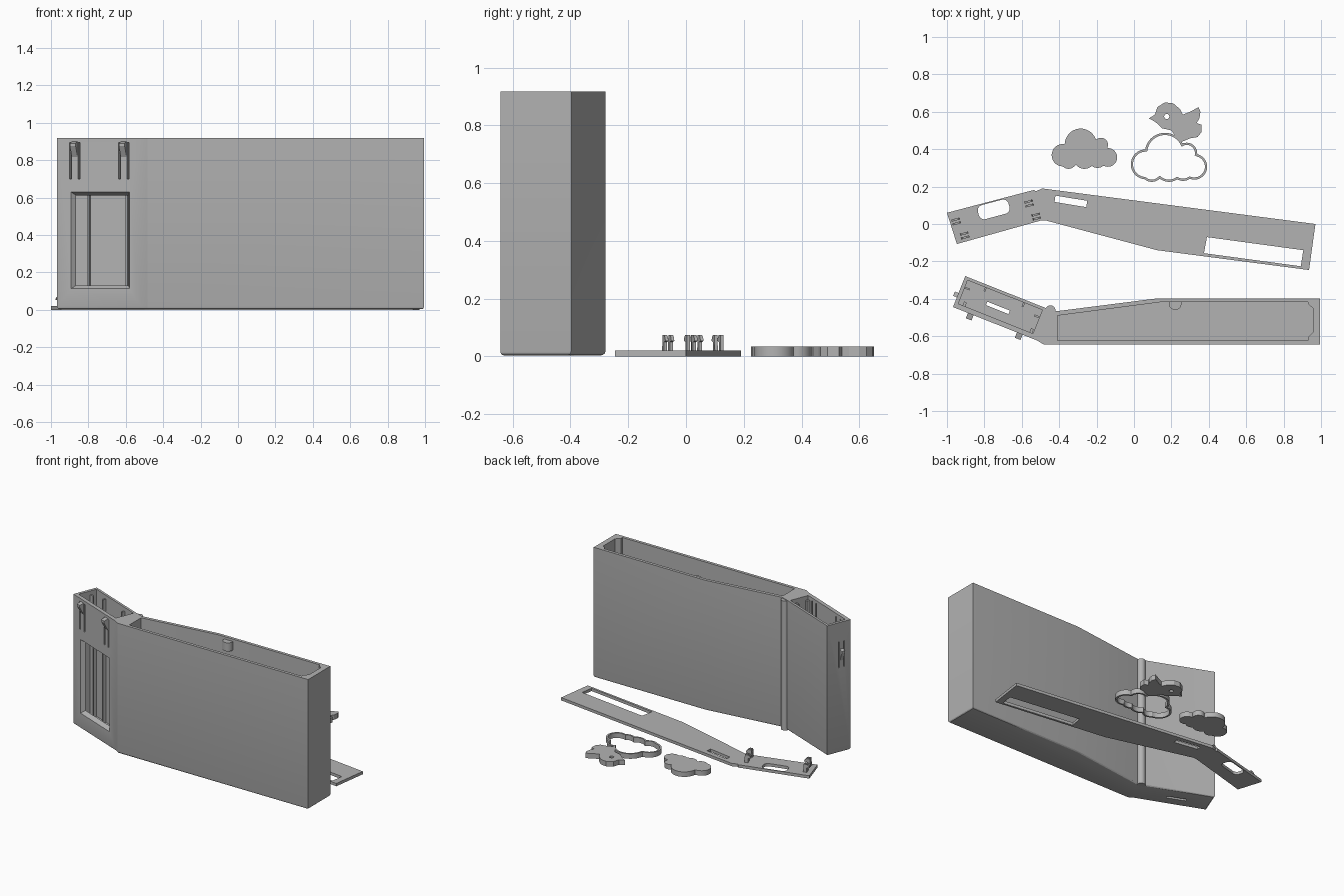
import bpy, bmesh, math
from mathutils import Vector

if "Cube" in bpy.data.objects:
    bpy.data.objects.remove(bpy.data.objects["Cube"])

grey = bpy.data.materials.new("plain_grey")
grey.diffuse_color = (0.45, 0.45, 0.45, 1)
grey.use_nodes = True
grey.node_tree.nodes["Principled BSDF"].inputs["Base Color"].default_value = grey.diffuse_color


def extrude(name, pts, vec):
    """Solid made by sweeping a planar 3D polygon along a vector."""
    bm = bmesh.new()
    face = bm.faces.new([bm.verts.new(p) for p in pts])
    res = bmesh.ops.extrude_face_region(bm, geom=[face])
    moved = [g for g in res["geom"] if isinstance(g, bmesh.types.BMVert)]
    bmesh.ops.translate(bm, verts=moved, vec=vec)
    bmesh.ops.recalc_face_normals(bm, faces=bm.faces)
    me = bpy.data.meshes.new(name)
    bm.to_mesh(me)
    bm.free()
    me.materials.append(grey)
    ob = bpy.data.objects.new(name, me)
    bpy.context.collection.objects.link(ob)
    return ob


def prism(name, pts, z0, z1):
    return extrude(name, [(x, y, z0) for x, y in pts], (0, 0, z1 - z0))


def cut(ob, cutters):
    """Subtract every cutter, then delete the cutters."""
    for c in cutters:
        m = ob.modifiers.new("cut", "BOOLEAN")
        m.operation, m.solver, m.object = "DIFFERENCE", "EXACT", c
    dg = bpy.context.evaluated_depsgraph_get()
    me = bpy.data.meshes.new_from_object(ob.evaluated_get(dg))
    ob.modifiers.clear()
    ob.data = me
    for c in cutters:
        bpy.data.objects.remove(c)


def circle(cx, cy, r, n=32):
    return [(cx + r * math.cos(i * math.tau / n), cy + r * math.sin(i * math.tau / n)) for i in range(n)]


def smooth(ob, angle=30):
    bpy.ops.object.select_all(action="DESELECT")
    ob.select_set(True)
    bpy.context.view_layer.objects.active = ob
    bpy.ops.object.shade_smooth_by_angle(angle=math.radians(angle))


# local frame of the angled wing: u along its front, v into its depth
A, U, V = Vector((-0.968, -0.444, 0)), Vector((0.929, -0.37, 0)), Vector((0.37, 0.929, 0))


def wing(u, v, z=0):
    return A + U * u + V * v + Vector((0, 0, z))


def wing_box(name, u0, u1, v0, v1, z0, z1):
    return extrude(name, [wing(u0, v0, z0), wing(u1, v0, z0), wing(u1, v1, z0), wing(u0, v1, z0)], (0, 0, z1 - z0))


# housing: long tray with a bent wing, rounded bottom edge
H = 0.917
outline = [wing(0, 0).xy, (-0.52, -0.622), (-0.485, -0.643), (0.995, -0.643), (0.995, -0.397),
           (0.13, -0.397), (-0.42, -0.467), (-0.47, -0.45), wing(0, 0.178).xy]
housing = prism("housing", outline, 0.003, H)
bm = bmesh.new()
bm.from_mesh(housing.data)
low = [e for e in bm.edges if all(v.co.z < 0.01 for v in e.verts)]
bmesh.ops.bevel(bm, geom=low, offset=0.015, segments=3, profile=0.5, affect="EDGES")
bm.to_mesh(housing.data)
bm.free()

cavity = [(-0.41, -0.622), (0.93, -0.622), (0.93, -0.605), (0.957, -0.578), (0.957, -0.45),
          (0.93, -0.427), (0.93, -0.418), (0.14, -0.418), (-0.41, -0.49)]
cutters = [prism("c_tray", cavity, 0.025, 1.0),
           wing_box("c_wing", 0.02, 0.45, 0.027, 0.162, 0.025, 1.0),
           wing_box("c_slot", 0.16, 0.29, 0.075, 0.095, -0.1, 0.1)]
# bevelled display window
u0, u1, z0, z1, t = 0.081, 0.419, 0.112, 0.63, 0.028
win = wing_box("c_window", u0, u1, 0, t, z0, z1)
for v in win.data.vertices:
    rel = v.co - A
    u, d = rel.dot(U), rel.dot(V)
    if d > t / 2:
        v.co = wing(u + (t if u < 0.2 else -t), 0.04, v.co.z + (t if v.co.z < 0.3 else -t))
    else:
        v.co = wing(u, 0, v.co.z)
        v.co -= V * 0.0005
cutters.append(win)
# slits beside the spring tongues
TONGUES = (0.073, 0.355)
for u in TONGUES:
    for s in (0, 0.048):
        cutters.append(wing_box("c_slit", u + s, u + s + 0.011, -0.05, 0.035, 0.70, 0.895))
for v in (0.045, 0.083):
    cutters.append(wing_box("c_slit", -0.05, 0.03, v, v + 0.009, 0.60, 0.78))
cut(housing, cutters)
smooth(housing, 25)

# snap hooks on the tongues
HOOK = ((-0.004, 0.0), (0.03, 0.065), (0.03, 0.08), (-0.004, 0.09))
for i, u in enumerate(TONGUES):
    extrude(f"front_hook_{i}", [wing(u + 0.013, -o, 0.81 + z) for o, z in HOOK], U * 0.033)
extrude("side_hook", [wing(-o * 0.7, 0.056, 0.64 + z) for o, z in HOOK], V * 0.025)

# hinge column, screw boss and inner ribs
smooth(prism("hinge_column", circle(-0.447, -0.462, 0.027), 0.003, 0.912))
smooth(prism("screw_boss", [(x, min(y, -0.41)) for x, y in circle(0.22, -0.425, 0.034)], 0.84, 0.9))
for i, (a, b, c, d) in enumerate(((0.045, 0.06, 0.025, 0.05), (0.43, 0.445, 0.025, 0.05),
                                  (0.019, 0.05, 0.115, 0.125), (0.42, 0.452, 0.115, 0.125),
                                  (0.12, 0.13, 0.14, 0.165), (0.34, 0.35, 0.14, 0.165))):
    wing_box(f"inner_rib_{i}", a, b, c, d, 0.02, 0.89)

# lid plate with openings
lid = prism("lid", [(-1.0, 0.06), (-0.535, 0.182), (-0.525, 0.175), (-0.49, 0.19), (0.97, 0.0), (0.936, -0.246),
                    (0.123, -0.14), (-0.476, 0.02), (-0.5, 0.018), (-0.947, -0.107)], 0, 0.02)
c, s = math.cos(math.radians(15)), math.sin(math.radians(15))


def turn(x, y, cx, cy):
    return (cx + x * c - y * s, cy + x * s + y * c)


oval = []
for i in range(24):
    a = (i + 0.5) * math.tau / 24
    sx, sy = math.copysign(1, math.cos(a)), math.copysign(1, math.sin(a))
    oval.append(turn(sx * 0.055 + 0.03 * math.cos(a), sy * 0.009 + 0.03 * math.sin(a), -0.75, 0.078))
cut(lid, [prism("c_oval", oval, -0.1, 0.1),
          prism("c_small", [(-0.42, 0.152), (-0.25, 0.124), (-0.255, 0.09), (-0.425, 0.118)], -0.1, 0.1),
          prism("c_large", [(0.39, -0.07), (0.905, -0.14), (0.892, -0.226), (0.374, -0.156)], -0.1, 0.1)])

# spring clips on the lid
CLIP = ((-0.012, 0.018), (0.012, 0.018), (0.012, 0.05), (0.032, 0.054), (0.026, 0.066), (0.012, 0.075), (-0.008, 0.075))
for i, (x, y, d) in enumerate(((-0.942, 0.016, -1), (-0.914, -0.064, 1), (-0.552, 0.112, -1), (-0.532, 0.037, 1))):
    for k in (-0.016, 0.005):
        pts = [(*turn(d * o, k, x, y), z) for o, z in CLIP]
        extrude(f"lid_clip_{i}", pts, (-0.011 * s, 0.011 * c, 0))


# cloud outlines: the outer rim of overlapping circles
LOBES = ((-0.02, 0.022, 0.085), (-0.115, -0.035, 0.06), (0.088, 0.02, 0.038), (0.125, -0.047, 0.05),
         (-0.085, -0.066, 0.042), (0.0, -0.05, 0.058), (0.07, -0.055, 0.048))


def cloud(cx, cy, k, grow=0.0, n=180):
    pts = []
    for i in range(n):
        a = i * math.tau / n
        dx, dy = math.cos(a), math.sin(a)
        best = 0.03
        for x, y, r in LOBES:
            x, y, r = x * k, y * k, r * k + grow
            b = x * dx + y * dy
            disc = b * b - (x * x + y * y - r * r)
            if disc > 0:
                best = max(best, b + math.sqrt(disc))
        pts.append((cx + dx * best, cy + dy * best))
    return pts


smooth(prism("cloud", cloud(-0.265, 0.403, 1.0), 0, 0.035))
ring = prism("cloud_ring", cloud(0.187, 0.357, 1.08, 0.015), 0, 0.035)
cut(ring, [prism("c_ring", cloud(0.187, 0.357, 1.08, 0.003), -0.1, 0.1)])
smooth(ring)

# little bird with an eye hole
bird = prism("bird", [(0.08, 0.565), (0.112, 0.585), (0.125, 0.625), (0.165, 0.65), (0.21, 0.645), (0.245, 0.615),
                      (0.262, 0.585), (0.30, 0.6), (0.345, 0.625), (0.355, 0.6), (0.35, 0.565), (0.335, 0.54),
                      (0.362, 0.53), (0.36, 0.49), (0.34, 0.465), (0.30, 0.458), (0.25, 0.437), (0.222, 0.468),
                      (0.20, 0.5), (0.15, 0.512), (0.115, 0.545)], 0, 0.035)
cut(bird, [prism("c_eye", circle(0.175, 0.575, 0.014, 16), -0.1, 0.1)])
